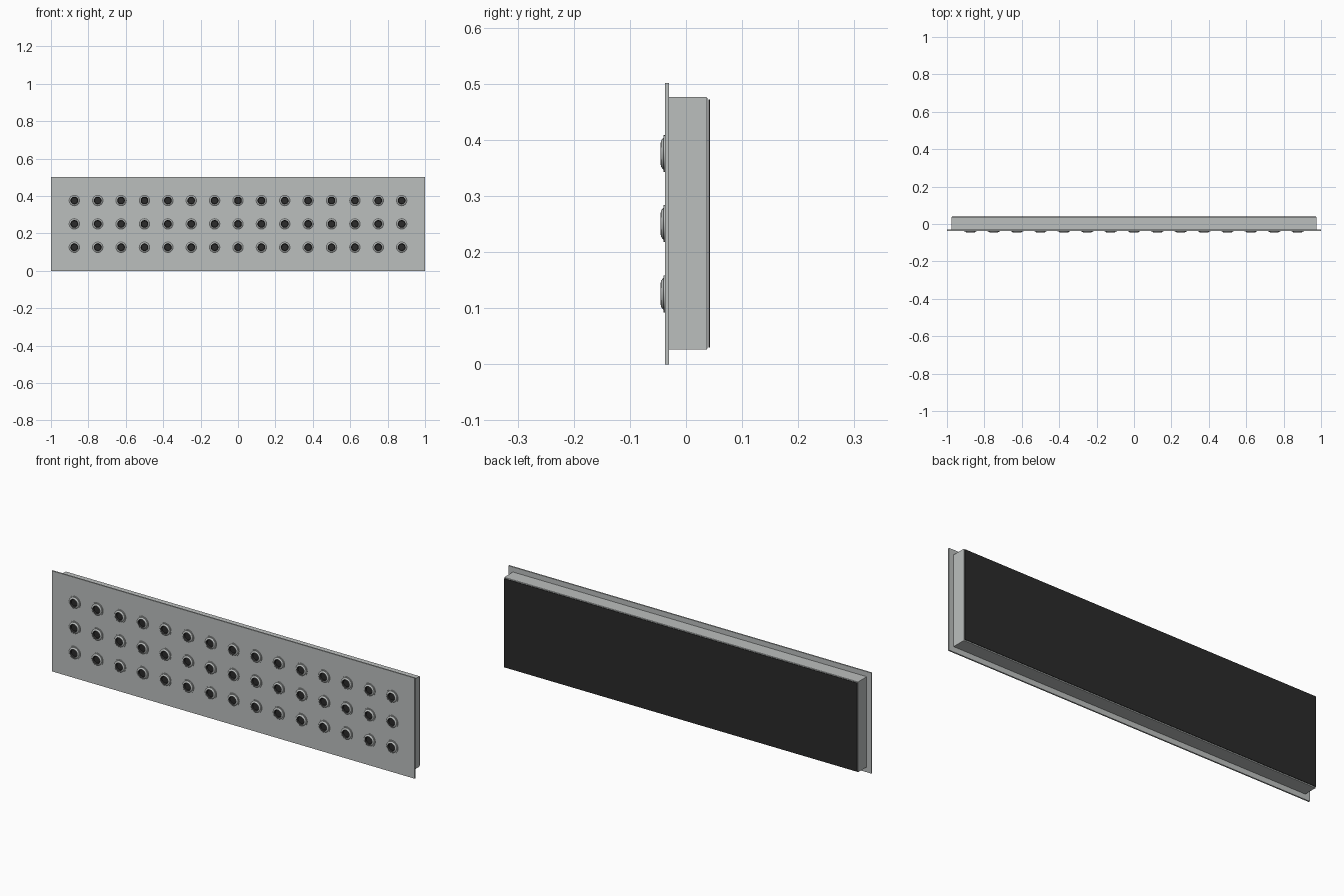
import bpy, bmesh, math

if "Cube" in bpy.data.objects:
    bpy.data.objects.remove(bpy.data.objects["Cube"])


def material(name, rgb):
    m = bpy.data.materials.new(name)
    m.diffuse_color = (*rgb, 1)
    m.use_nodes = True
    m.node_tree.nodes["Principled BSDF"].inputs["Base Color"].default_value = m.diffuse_color
    return m


GREY = material("light_grey", (0.50, 0.52, 0.515))
BLACK = material("charcoal", (0.024, 0.024, 0.024))


def finish(bm, name, mats):
    bmesh.ops.recalc_face_normals(bm, faces=bm.faces)
    me = bpy.data.meshes.new(name)
    bm.to_mesh(me)
    bm.free()
    for m in mats:
        me.materials.append(m)
    ob = bpy.data.objects.new(name, me)
    bpy.context.collection.objects.link(ob)
    return ob


def box(name, half_x, y0, y1, z0, z1, mat, bevel=0):
    bm = bmesh.new()
    bmesh.ops.create_cube(bm, size=1)
    for v in bm.verts:
        v.co = (v.co.x * 2 * half_x,
                y0 + (v.co.y + 0.5) * (y1 - y0),
                z0 + (v.co.z + 0.5) * (z1 - z0))
    if bevel:  # soften only the rear rim
        rim = [e for e in bm.edges if all(v.co.y > y1 - 1e-5 for v in e.verts)]
        bmesh.ops.bevel(bm, geom=rim, offset=bevel, segments=2, profile=0.5, affect='EDGES')
    return finish(bm, name, [mat])


# Face plate, housing and rear panel
box("face_plate", 1.0, -0.037, -0.030, 0.0, 0.501, GREY)
box("housing", 0.975, -0.030, 0.038, 0.026, 0.476, GREY, 0.002)
box("rear_panel", 0.973, 0.0405, 0.043, 0.030, 0.472, BLACK)

# Nozzle cross-section: (radius, y), flange then domed lip then dark recess
PROFILE = [(0.033, -0.0365), (0.033, -0.0405), (0.028, -0.0405), (0.026, -0.0425),
           (0.023, -0.0445), (0.020, -0.0450), (0.018, -0.0420), (0.017, -0.0375)]
LIP = 5  # bands from here inward are dark
SIDES = 24


def nozzle(bm, cx, cz):
    rings = []
    for r, y in PROFILE:
        rings.append([bm.verts.new((cx + r * math.cos(2 * math.pi * i / SIDES), y,
                                    cz + r * math.sin(2 * math.pi * i / SIDES)))
                      for i in range(SIDES)])
    for k in range(len(rings) - 1):
        a, b = rings[k], rings[k + 1]
        for i in range(SIDES):
            j = (i + 1) % SIDES
            f = bm.faces.new((a[i], a[j], b[j], b[i]))
            f.material_index = 1 if k >= LIP else 0
    bm.faces.new(rings[-1]).material_index = 1
    bm.faces.new(rings[0])


# Grid of nozzles, three rows of fifteen
bm = bmesh.new()
for row in range(3):
    for col in range(15):
        nozzle(bm, (col - 7) * 0.125, 0.1255 + row * 0.125)
nozzles = finish(bm, "nozzles", [GREY, BLACK])
bpy.context.view_layer.objects.active = nozzles
nozzles.select_set(True)
bpy.ops.object.shade_smooth_by_angle(angle=math.radians(35))
